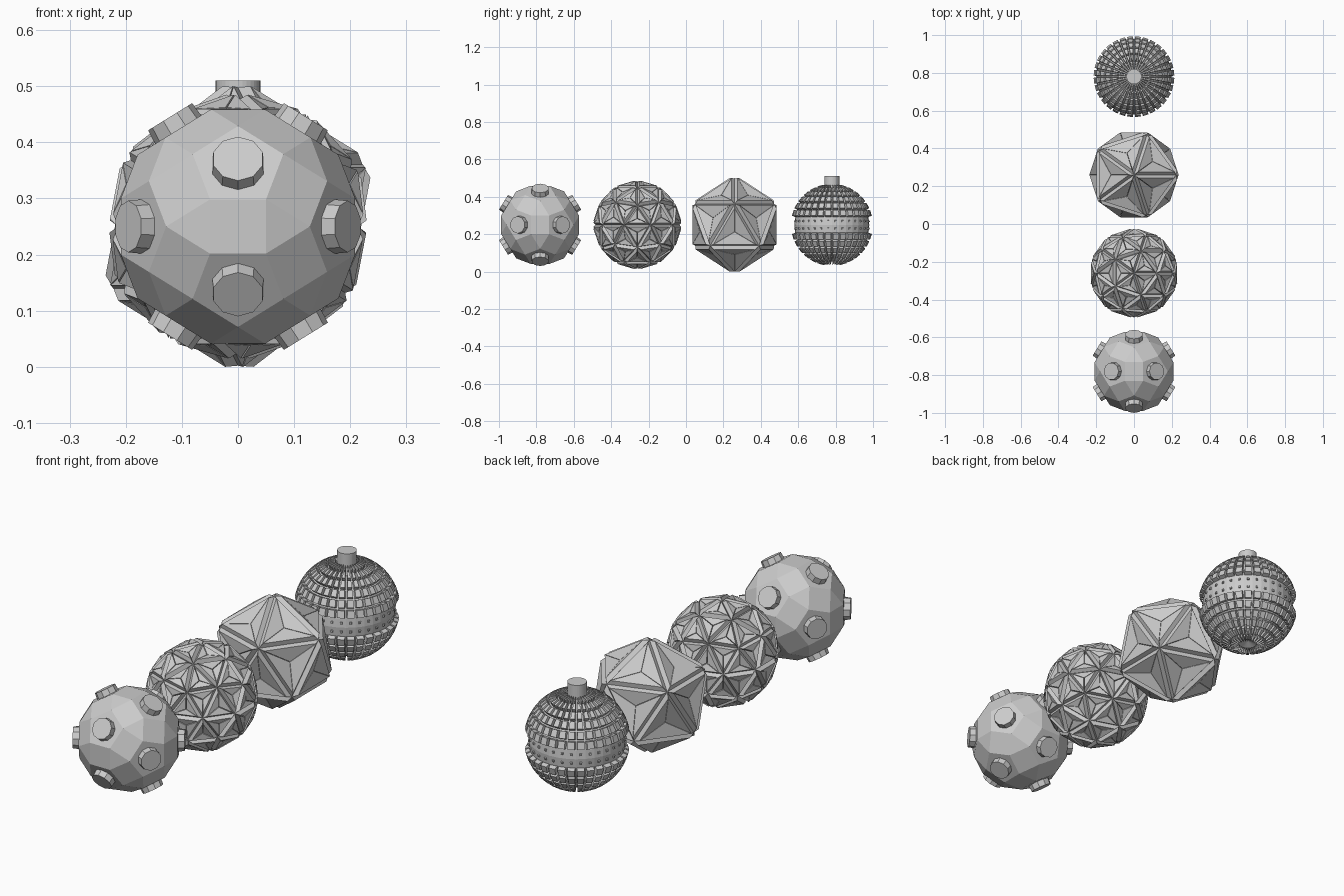
import bpy, bmesh, math
from mathutils import Vector, Matrix

if "Cube" in bpy.data.objects:
    bpy.data.objects.remove(bpy.data.objects["Cube"])

ZC = 0.25


def finish(bm, name, y):
    bmesh.ops.recalc_face_normals(bm, faces=bm.faces[:])
    me = bpy.data.meshes.new(name)
    bm.to_mesh(me)
    bm.free()
    ob = bpy.data.objects.new(name, me)
    ob.location = (0, y, ZC)
    bpy.context.collection.objects.link(ob)
    return ob


def raise_panels(bm, faces, gap, height, taper=0.001):
    """Inset every face, then lift the inner panel with steep walls."""
    bmesh.ops.inset_individual(bm, faces=faces, thickness=gap, use_even_offset=True)
    bmesh.ops.inset_individual(bm, faces=faces, thickness=taper, depth=height,
                               use_even_offset=True)


# Ball with twelve knobs: icosahedral directions
phi = (1 + 5 ** 0.5) / 2
dirs = []
for a in (-1, 1):
    for b in (-phi, phi):
        dirs += [Vector(p).normalized() for p in ((0, b, a), (b, a, 0), (a, 0, b))]

# faceted body: pentagons under knobs, squares and triangles between
body = bmesh.new()
for v in dirs:
    near = [d for d in dirs if 0.1 < v.dot(d) < 0.9]
    for i, a in enumerate(near):
        for b in near[i + 1:]:
            if a.dot(b) > 0.1:
                c = (v + a + b).normalized()
                t = (c - v * c.dot(v)).normalized()
                body.verts.new(v * 0.203 + t * 0.085)
bmesh.ops.convex_hull(body, input=body.verts[:])
bmesh.ops.dissolve_limit(body, angle_limit=0.02, verts=body.verts[:], edges=body.edges[:])
finish(body, "knobbed_ball_body", -0.78)

# knobs
knobs = bmesh.new()
for v in dirs:
    m = Matrix.Translation(v * 0.212) @ v.to_track_quat('Z', 'Y').to_matrix().to_4x4()
    bmesh.ops.create_cone(knobs, cap_ends=True, segments=10, radius1=0.049,
                          radius2=0.046, depth=0.036, matrix=m)
finish(knobs, "knobbed_ball_knobs", -0.78)


# Star-panelled balls: poked icospheres with raised sloping panels
def star_ball(name, y, level, radius, sink, gap, height, fit):
    bm = bmesh.new()
    bmesh.ops.create_icosphere(bm, subdivisions=level, radius=radius)
    bmesh.ops.poke(bm, faces=bm.faces[:], offset=-sink)
    bm.normal_update()
    bmesh.ops.inset_individual(bm, faces=bm.faces[:], thickness=gap, depth=height,
                               use_even_offset=True)
    s = fit / max(abs(v.co.z) for v in bm.verts)
    bmesh.ops.scale(bm, vec=(s, s, s), verts=bm.verts[:])
    finish(bm, name, y)


star_ball("fine_star_ball", -0.26, 2, 0.225, 0.008, 0.0045, 0.018, 0.235)
star_ball("coarse_star_ball", 0.26, 1, 0.245, 0.018, 0.005, 0.02, 0.25)

# Grid ball: panels in rows, studded belt around the middle
bm = bmesh.new()
bmesh.ops.create_uvsphere(bm, u_segments=32, v_segments=16, radius=0.2)
bm.normal_update()
belt, grid = [], []
for f in bm.faces:
    if len(f.verts) == 4:
        (belt if abs(f.calc_center_median().z) < 0.035 else grid).append(f)
for v in bm.verts:
    if v.co.z < -0.199:
        v.co.z += 0.02
raise_panels(bm, grid, 0.003, 0.02)
raise_panels(bm, belt, 0.0145, 0.006)
finish(bm, "grid_ball", 0.78)

# belt backing ring, slightly proud of the groove depth
# neck on top of the grid ball
neck = bmesh.new()
bmesh.ops.create_cone(neck, cap_ends=True, segments=32, radius1=0.04, radius2=0.04,
                      depth=0.075, matrix=Matrix.Translation((0, 0, 0.2225)))
finish(neck, "grid_ball_neck", 0.78)
